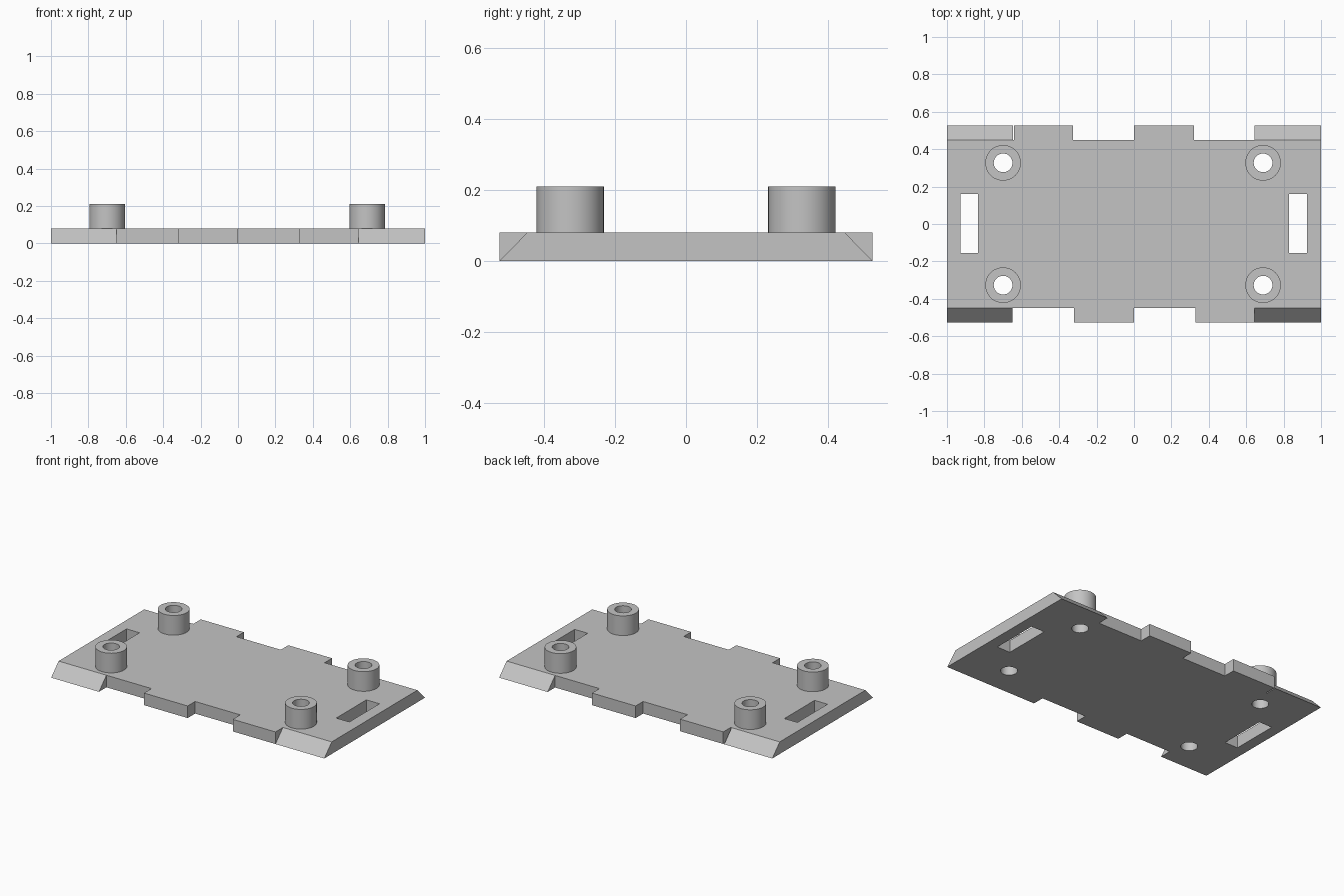
import bpy, bmesh, math
from mathutils import Matrix, Vector

if "Cube" in bpy.data.objects:
    bpy.data.objects.remove(bpy.data.objects["Cube"], do_unlink=True)

THICK, EDGE, INNER = 0.08, 0.526, 0.448   # plate height, outer and notch half depth
POST_TOP, POST_R, HOLE_R, SEGS = 0.21, 0.095, 0.05, 48
POSTS = {"left": 0.69, "right": -0.70}

grey = bpy.data.materials.new("light_grey")
grey.use_nodes = True
grey.diffuse_color = (0.55, 0.55, 0.55, 1)
grey.node_tree.nodes["Principled BSDF"].inputs["Base Color"].default_value = grey.diffuse_color


def finish(name, bm):
    bmesh.ops.recalc_face_normals(bm, faces=bm.faces)
    mesh = bpy.data.meshes.new(name)
    bm.to_mesh(mesh)
    bm.free()
    mesh.materials.append(grey)
    obj = bpy.data.objects.new(name, mesh)
    bpy.context.collection.objects.link(obj)
    return obj


def prism(name, points, offset):
    """Extrude a flat outline of 3D points along an offset."""
    bm = bmesh.new()
    face = bm.faces.new([bm.verts.new(p) for p in points])
    ext = bmesh.ops.extrude_face_region(bm, geom=[face], use_keep_orig=True)
    verts = [g for g in ext["geom"] if isinstance(g, bmesh.types.BMVert)]
    bmesh.ops.translate(bm, verts=verts, vec=Vector(offset))
    return finish(name, bm)


def activate(obj):
    bpy.ops.object.select_all(action="DESELECT")
    obj.select_set(True)
    bpy.context.view_layer.objects.active = obj


def cut(obj, cutter):
    mod = obj.modifiers.new("cut", "BOOLEAN")
    mod.operation, mod.solver, mod.object = "DIFFERENCE", "EXACT", cutter
    activate(obj)
    bpy.ops.object.modifier_apply(modifier=mod.name)
    bpy.data.objects.remove(cutter, do_unlink=True)


# Plate outline with tabs and notches on the front and back edges
def stepped(side, spans):
    """Edge points for (start, end, depth) spans."""
    return [(x, side * depth, 0) for a, b, depth in spans for x in (a, b)]


front = stepped(-1, [(-1, -0.65, EDGE), (-0.65, -0.32, INNER), (-0.32, 0, EDGE),
                     (0, 0.33, INNER), (0.33, 1, EDGE)])
back = stepped(1, [(-1, -0.648, EDGE), (-0.648, -0.641, INNER), (-0.641, -0.325, EDGE),
                   (-0.325, 0, INNER), (0, 0.32, EDGE), (0.32, 0.645, INNER),
                   (0.645, 1, EDGE)])
plate = prism("base_plate", front + back[::-1], (0, 0, THICK))

# Sloped corner edges
run = EDGE - INNER
for side, left_end, right_start in ((-1, -0.648, 0.643), (1, -0.644, 0.643)):
    wedge = [(side * (INNER - run), 2 * THICK), (side * (EDGE + run), -THICK),
             (side * (EDGE + run), 2 * THICK)]
    for start, end in ((-1.1, left_end), (right_start, 1.1)):
        cut(plate, prism("slope_cutter", [(start, y, z) for y, z in wedge],
                         (end - start, 0, 0)))

# Strap slots near both ends
for x0, x1 in ((-0.928, -0.833), (0.828, 0.924)):
    corners = [(x0, -0.155, -0.1), (x1, -0.155, -0.1), (x1, 0.16, -0.1), (x0, 0.16, -0.1)]
    cut(plate, prism("slot_cutter", corners, (0, 0, 0.3)))

# Hollow standoffs over screw holes through the plate
for end, x in POSTS.items():
    for place, y in (("front", -0.327), ("back", 0.327)):
        bm = bmesh.new()
        bmesh.ops.create_cone(bm, cap_ends=True, segments=SEGS, radius1=HOLE_R,
                              radius2=HOLE_R, depth=0.3, matrix=Matrix.Translation((x, y, 0)))
        cut(plate, finish("hole_cutter", bm))

        bm = bmesh.new()
        profile = [(POST_R, THICK), (POST_R, POST_TOP), (HOLE_R, POST_TOP), (HOLE_R, THICK)]
        verts = [bm.verts.new((x + r, y, z)) for r, z in profile]
        edges = [bm.edges.new(pair) for pair in zip(verts, verts[1:])]
        bmesh.ops.spin(bm, geom=verts + edges, cent=(x, y, 0), axis=(0, 0, 1),
                       angle=math.tau, steps=SEGS, use_merge=True)
        bmesh.ops.remove_doubles(bm, verts=bm.verts, dist=0.0001)
        post = finish(f"standoff_{place}_{end}", bm)
        activate(post)
        bpy.ops.object.shade_smooth_by_angle(angle=math.radians(30))

activate(plate)
bpy.ops.object.shade_smooth_by_angle(angle=math.radians(30))
